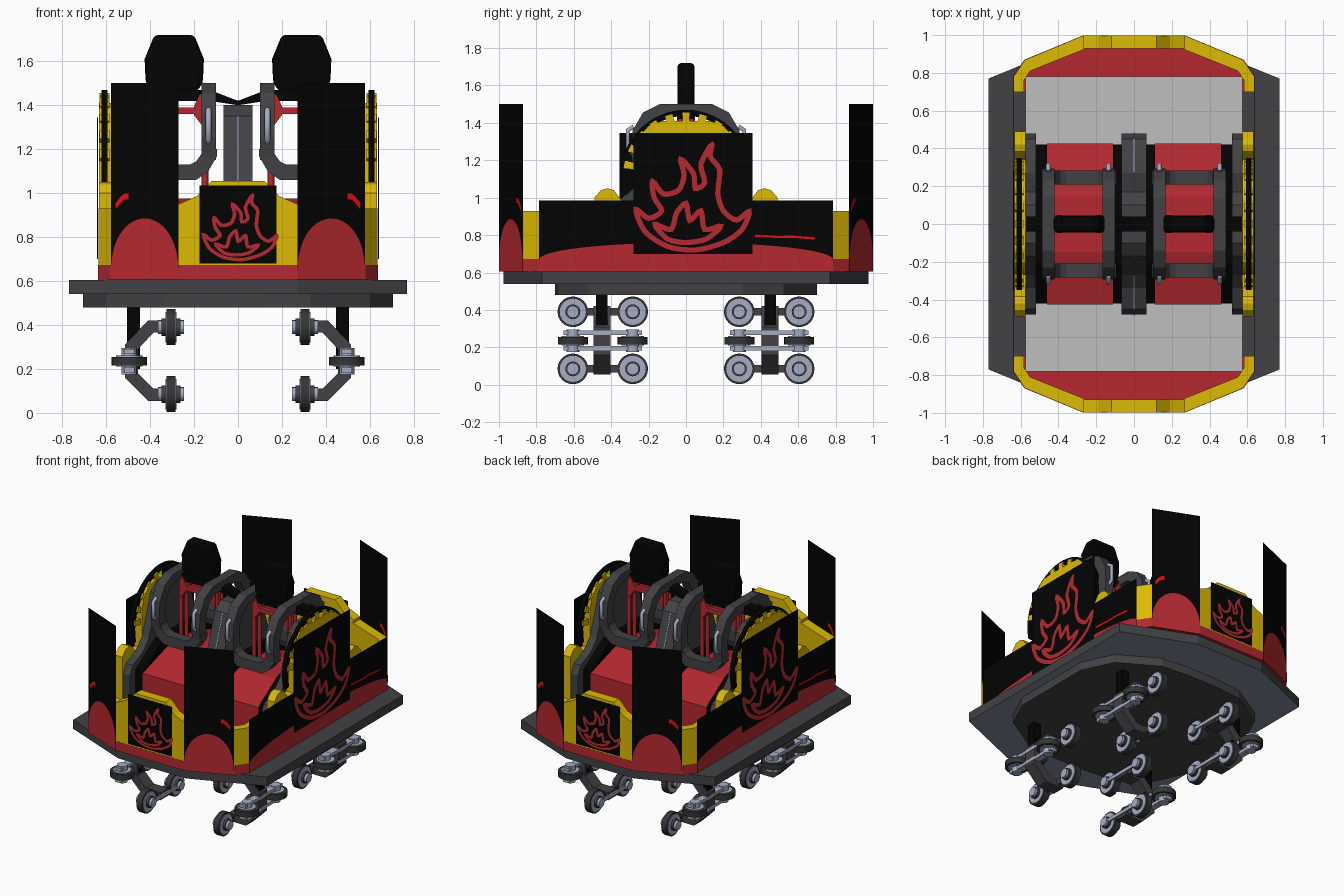
import bpy, bmesh, math
from mathutils import Vector, Matrix

if "Cube" in bpy.data.objects:
    bpy.data.objects.remove(bpy.data.objects["Cube"])


def mat(name, r, g, b):
    m = bpy.data.materials.new(name)
    m.diffuse_color = (r, g, b, 1)
    m.use_nodes = True
    m.node_tree.nodes["Principled BSDF"].inputs["Base Color"].default_value = m.diffuse_color
    return m


BLACK = mat("black", .001, .001, .001)
RED = mat("deep red", .46, .022, .03)
BRIGHT = mat("bright red", .8, .004, .004)
YELLOW = mat("yellow", .72, .49, .001)
GREY = mat("dark grey", .054, .054, .06)
CHAR = mat("charcoal", .036, .036, .038)
SLATE = mat("slate grey", .23, .255, .33)
SILVER = mat("silver", .38, .42, .55)
FLOOR = mat("light grey", .52, .52, .52)


def add(name, bm, m, mirror=""):
    bmesh.ops.recalc_face_normals(bm, faces=bm.faces)
    me = bpy.data.meshes.new(name)
    bm.to_mesh(me)
    bm.free()
    me.materials.append(m)
    ob = bpy.data.objects.new(name, me)
    bpy.context.collection.objects.link(ob)
    if mirror:
        mod = ob.modifiers.new("mirror", 'MIRROR')
        mod.use_axis = ("x" in mirror, "y" in mirror, False)
        mod.use_mirror_merge = False
    return ob


def prism(name, pts, axis, a, b, m, mirror=""):
    """Extrude a 2D outline along one axis: x -> (y,z), y -> (x,z), z -> (x,y)."""
    put = {"x": lambda p, q: (q, p[0], p[1]), "y": lambda p, q: (p[0], q, p[1]),
           "z": lambda p, q: (p[0], p[1], q)}[axis]
    bm = bmesh.new()
    lo = [bm.verts.new(put(p, a)) for p in pts]
    hi = [bm.verts.new(put(p, b)) for p in pts]
    bm.faces.new(lo)
    bm.faces.new(hi)
    for i in range(len(pts)):
        j = (i + 1) % len(pts)
        bm.faces.new((lo[i], lo[j], hi[j], hi[i]))
    return add(name, bm, m, mirror)


def box(name, x0, x1, y0, y1, z0, z1, m, mirror=""):
    return prism(name, [(x0, y0), (x1, y0), (x1, y1), (x0, y1)], "z", z0, z1, m, mirror)


def sym(pts):
    """Complete an outline by reflecting its first coordinate."""
    return pts + [(-p[0], p[1]) for p in reversed(pts) if abs(p[0]) > 1e-6]


def patch(name, pts, place, m, mirror=""):
    bm = bmesh.new()
    bm.faces.new([bm.verts.new(place(*p)) for p in pts])
    return add(name, bm, m, mirror)


def smooth(pts, k=4):
    """Closed smooth curve through the points."""
    out, n = [], len(pts)
    for i in range(n):
        a, b, c, d = (Vector(pts[(i + j - 1) % n]) for j in range(4))
        for s in range(k):
            t = s / k
            out.append(b + .4 * t * (c - a) * (1 - t) ** 2 - .4 * (d - b) * t * t * (1 - t)
                       + (c - b) * t * t * (3 - 2 * t))
    return out


def ribbon(name, pts, w, place, m, mirror="", closed=True):
    """Painted stroke of half width w following a polyline."""
    bm, n, rows = bmesh.new(), len(pts), []
    for i, p in enumerate(pts):
        prev = pts[i - 1] if closed or i else p
        nxt = pts[(i + 1) % n] if closed or i < n - 1 else p
        d1, d2 = Vector(p) - Vector(prev), Vector(nxt) - Vector(p)
        d1 = d1.normalized() if d1.length else d2.normalized()
        d2 = d2.normalized() if d2.length else d1
        s = Vector((-d1.y - d2.y, d1.x + d2.x))
        off = s * (2 * w / max(s.length_squared, 1.5))
        rows.append([bm.verts.new(place(*(Vector(p) + k * off))) for k in (1, -1)])
    for i in range(n if closed else n - 1):
        a, b = rows[i], rows[(i + 1) % n]
        bm.faces.new((a[0], b[0], b[1], a[1]))
    return add(name, bm, m, mirror)


def turn_copy(ob):
    """Copy turned half a revolution about the vertical axis."""
    c = ob.copy()
    c.matrix_world = Matrix.Rotation(math.pi, 4, 'Z')
    bpy.context.collection.objects.link(c)


def cyl(name, axis, c, r, h, m, mirror="xy", seg=24):
    bm = bmesh.new()
    rot = Matrix.Rotation(math.pi / 2, 4, 'Y') if axis == "x" else Matrix()
    bmesh.ops.create_cone(bm, cap_ends=True, segments=seg, radius1=r, radius2=r, depth=h,
                          matrix=Matrix.Translation(c) @ rot)
    ob = add(name, bm, m, mirror)
    for f in ob.data.polygons:
        f.use_smooth = len(f.vertices) == 4


def tube(name, pts, r, m, mirror="xy"):
    cu = bpy.data.curves.new(name, 'CURVE')
    cu.dimensions, cu.bevel_depth, cu.bevel_resolution, cu.use_fill_caps = '3D', r, 1, True
    sp = cu.splines.new('POLY')
    sp.points.add(len(pts) - 1)
    for p, q in zip(sp.points, pts):
        p.co = (*q, 1)
    tmp = bpy.data.objects.new(name, cu)
    bpy.context.collection.objects.link(tmp)
    bm = bmesh.new()
    bm.from_mesh(tmp.to_mesh())
    tmp.to_mesh_clear()
    bpy.data.objects.remove(tmp)
    return add(name, bm, m, mirror)


# Platform with slate underside, lower tier, floor
plat = prism("platform", sym([(.27, -.975), (.77, -.77), (.77, .77), (.27, .975)]),
             "z", .54, .605, GREY)
plat.data.materials.append(SLATE)
for f in plat.data.polygons:
    f.material_index = int(f.normal.z < -.5)
prism("lower_tier", sym([(.12, -.70), (.33, -.68), (.6, -.52), (.705, -.3),
                         (.705, .3), (.6, .52), (.33, .68), (.12, .70)]), "z", .48, .54, GREY)
box("floor", -.575, .575, -.78, .78, .605, .68, FLOOR)

# Ends: red base, yellow wall, raised centre
outer = [(.27, -.997), (.578, -.869), (.634, -.786), (.634, -.70)]
inner = [(.583, -.70), (.583, -.76), (.55, -.81), (.25, -.93)]
prism("end_base", sym([(.27, -.998), (.58, -.870), (.636, -.786), (.636, -.70)]),
      "z", .605, .672, RED, "y")
prism("end_wall", sym(outer + inner), "z", .672, .93, YELLOW, "y")
prism("end_centre", sym([(.27, .672), (.27, .95), (.19, .985), (.12, 1.055)]),
      "y", -.997, -.93, YELLOW, "y")
box("end_plate", -.175, .175, -.999, -.996, .68, 1.035, BLACK, "y")


# Tall slanted corner panels with painted red arch and streak
def on_panel(off):
    return lambda t, z: (.27 + .307 * t + .39 * off, -.998 + .127 * t - .92 * off, z)


patch("corner_panel", [(0, .605), (1, .605), (1, 1.5), (0, 1.5)], on_panel(.001), BLACK, "xy")
arch = [(.5 + .5 * math.cos(a * math.pi / 20), .64 + .245 * math.sin(a * math.pi / 20) ** .9)
        for a in range(21)]
patch("corner_arch", [(0, .606), (1, .606)] + arch, on_panel(.003), RED, "xy")
for off in (.003, -.001):
    ribbon("corner_streak", [(.74, .985), (.8, .985), (.86, .968), (.93, .94)], .014,
           on_panel(off), BRIGHT, "xy", False)

# Long side panels with red swell along the bottom, painted on both faces
box("side_panel", .636, .638, -.785, .785, .605, .985, BLACK, "x")
swell = [(.785 * math.cos(a * math.pi / 24), .67 + .09 * math.sin(a * math.pi / 24))
         for a in range(25)]
streak = [(.37, .797), (.5, .79), (.57, .792), (.69, .782)]
for x in (.6395, .6345):
    patch("side_swell", [(-.785, .606), (.785, .606)] + swell, lambda y, z: (x, y, z), RED, "x")
    turn_copy(ribbon("side_streak", streak, .006, lambda y, z: (x, y, z), BRIGHT, "", False))

# Flame decorations
flame = [(-.27, .94), (-.2, .89), (-.13, .93), (-.17, 1.0), (-.18, 1.09), (-.12, 1.02),
         (-.04, 1.04), (-.01, 1.12), (-.03, 1.21), (.04, 1.13), (.05, 1.05), (.10, 1.08),
         (.08, 1.18), (.14, 1.29), (.13, 1.22), (.18, 1.15), (.17, 1.02), (.2, .93),
         (.27, .88), (.34, .93), (.3, .83), (.2, .76), (.05, .72), (-.1, .74), (-.22, .82)]
core = [(-.17, .86), (-.08, .83), (-.05, .92), (0, .97), (.02, .88), (.08, .93),
        (.10, .83), (.19, .85), (.11, .78), (0, .76), (-.1, .78)]
turn_copy(box("side_plate", .637, .6405, -.28, .355, .70, 1.345, BLACK))
for nm, loop in (("flame_outline", smooth(flame)), ("flame_core", smooth(core))):
    turn_copy(ribbon("side_" + nm, loop, .014, lambda y, z: (.642, y, z), RED))
    turn_copy(ribbon("end_" + nm, loop, .015,
                     lambda x, z: (x * .55 - .01, -1.0, .695 + (z - .715) * .52), RED))

# Yellow side housing with bumps, black hoop and teeth
dome = [(.49, .61), (.49, 1.0), (.455, 1.04), (.42, 1.05), (.385, 1.04), (.34, .98), (.27, .98),
        (.27, 1.25), (.25, 1.33), (.2, 1.385), (.13, 1.41)]
prism("side_housing", sym(dome), "x", .575, .633, YELLOW, "x")
arc = [math.radians(-15 + 210 * i / 24) for i in range(25)]
hoop = [(.35 * math.cos(a), 1.12 + .35 * math.sin(a)) for a in arc]
hoop += [(.318 * math.cos(a), 1.12 + .318 * math.sin(a)) for a in reversed(arc)]
prism("side_hoop", hoop, "x", .594, .622, BLACK, "x")
for i in range(11):
    a = math.radians(10 + 16 * i)
    d, t = Vector((math.cos(a), math.sin(a))), Vector((-math.sin(a), math.cos(a)))
    c = Vector((0, 1.12))
    prism("hoop_tooth", [c + d * r + t * s for r, s in
                         ((.25, -.02), (.335, -.02), (.335, .02), (.25, .02))],
          "x", .584, .630, YELLOW, "x")

# Seats, dividers and side cheeks
fin = [(.48, .61), (.48, .88), (.45, .94), (.34, .99), (.27, 1.06), (.22, 1.2), (.17, 1.35), (.1, 1.4)]
prism("centre_divider", sym(fin), "x", -.065, .065, GREY)
prism("outer_divider", sym(fin), "x", .52, .575, GREY, "x")
prism("divider_seam", sym([(.484, .7), (.484, .88), (.453, .943), (.343, .993), (.274, 1.06),
                           (.224, 1.2), (.173, 1.35)]), "x", -.003, .003, SILVER)
cheek = [(.42, .68), (.42, .9), (.28, .99), (.2, 1.04)]
prism("seat_cheek_outer", sym(cheek), "x", .46, .52, BLACK, "x")
prism("seat_cheek_inner", sym(cheek), "x", .065, .11, BLACK, "x")
prism("seat", sym([(.425, .68), (.425, .89), (.15, .975)]), "x", .11, .46, RED, "x")

# Open seat back frame, crossbar and headrests
gusset = [(-.14, 1.29), (-.09, 1.355), (-.09, 1.395), (-.115, 1.45), (-.14, 1.45)]
for s in (1, -1):
    tube("seat_back_upright", [(.29 - .14 * s, .03, .97), (.29 - .14 * s, .03, 1.45)], .015, RED)
    prism("seat_back_gusset", [(.29 + s * x, z) for x, z in gusset], "y", .012, .048, RED, "xy")
box("seat_back_bar", .15, .43, .015, .045, 1.36, 1.39, RED, "xy")
prism("cross_beam", [(0, 1.40), (.13, 1.42), (.575, 1.42), (.575, 1.47), (.13, 1.47), (0, 1.42)],
      "y", -.04, .04, BLACK, "x")
head = prism("headrest", [(.19, 1.46), (.39, 1.46), (.42, 1.5), (.425, 1.61), (.38, 1.72),
                          (.2, 1.72), (.155, 1.61), (.16, 1.5)], "y", -.045, .045, BLACK, "x")
bev = head.modifiers.new("soft_edges", 'BEVEL')
bev.width, bev.segments = .018, 2

# Over-shoulder restraints: curved rails, U-shaped chest bar, grab handles
rail = [(0, 1.5), (.14, 1.5), (.23, 1.455), (.285, 1.36), (.295, 1.25), (.28, 1.15),
        (.21, 1.15), (.22, 1.25), (.215, 1.33), (.18, 1.40), (.12, 1.435), (0, 1.435)]
for x in (.10, .42):
    prism("restraint_rail", rail, "x", x, x + .067, GREY, "xy")
half = [(.195, 1.2), (.195, 1.17), (.155, 1.1), (.10, 1.06)]
u_in = [(.07, 1.13), (.10, 1.145), (.125, 1.18), (.128, 1.2)]
u_shape = [(.29 + x, z) for x, z in half] + [(.29 - x, z) for x, z in reversed(half)]
u_shape += [(.29 - x, z) for x, z in reversed(u_in)] + [(.29 + x, z) for x, z in u_in]
prism("restraint_chest_bar", u_shape, "y", .208, .282, GREY, "xy")
for x in (.134, .454):
    tube("grab_handle", [(x, .28, 1.38), (x, .312, 1.36), (x, .312, 1.25), (x, .28, 1.23)],
         .013, SILVER)

# Wheel assemblies under the platform
box("bogie_post", .445, .505, .42, .48, .2, .49, BLACK, "xy")
c_out = [(.27, .42), (.41, .42), (.515, .31), (.515, .16), (.41, .055), (.27, .055)]
c_in = [(.27, .11), (.385, .11), (.455, .18), (.455, .29), (.385, .365), (.27, .365)]
prism("bogie_frame", c_out + c_in, "y", .405, .495, GREY, "xy")
for z in (.39, .085):
    box("wheel_beam", .29, .32, .285, .605, z - .02, z + .02, GREY, "xy")
    box("wheel_link", .257, .268, .285, .605, z - .012, z + .012, SILVER, "xy")
    for y in (.285, .605):
        cyl("running_wheel", "x", (.305, y, z), .082, .042, CHAR)
        cyl("wheel_disc", "x", (.305, y, z), .07, .05, SILVER)
        cyl("wheel_hub", "x", (.305, y, z), .04, .085, GREY, seg=16)
        cyl("wheel_axle", "x", (.305, y, z), .032, .12, SILVER, seg=16)
for z in (.278, .195):
    box("guide_link", .47, .518, .235, .655, z - .011, z + .011, SILVER, "xy")
for y in (.285, .605):
    cyl("guide_wheel", "z", (.495, y, .235), .08, .04, CHAR)
    cyl("guide_disc", "z", (.495, y, .235), .06, .05, SILVER)
    cyl("guide_axle", "z", (.495, y, .235), .035, .12, SILVER, seg=16)
